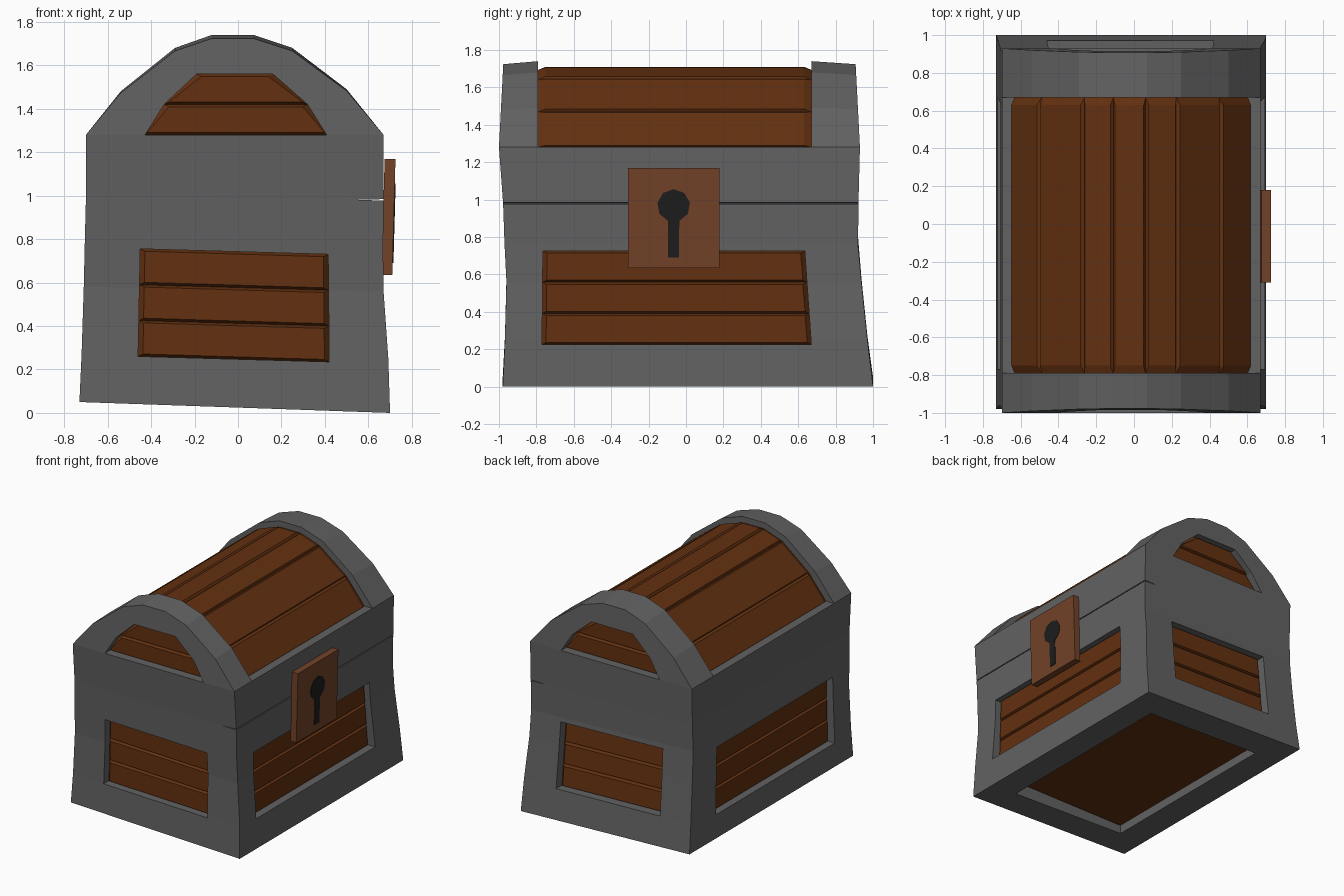
import bpy, bmesh, math

if "Cube" in bpy.data.objects:
    bpy.data.objects.remove(bpy.data.objects["Cube"])

def material(name, rgb):
    m = bpy.data.materials.new(name)
    m.diffuse_color = (*rgb, 1)
    m.use_nodes = True
    m.node_tree.nodes["Principled BSDF"].inputs["Base Color"].default_value = m.diffuse_color
    return m

GREY = material("grey_metal", (0.125, 0.122, 0.125))
WOOD = material("wood", (0.125, 0.03, 0.005))
COPPER = material("latch_metal", (0.17, 0.055, 0.022))
BLACK = material("keyhole_black", (0.012, 0.012, 0.012))

def loft(name, solids, mat):
    """Closed solids, each a list of matching point loops joined in order."""
    bm = bmesh.new()
    for loops in solids:
        rings = [[bm.verts.new(p) for p in loop] for loop in loops]
        n = len(rings[0])
        bm.faces.new(rings[0][::-1])
        bm.faces.new(rings[-1])
        for a, b in zip(rings, rings[1:]):
            for i in range(n):
                j = (i + 1) % n
                bm.faces.new((a[i], a[j], b[j], b[i]))
    bmesh.ops.recalc_face_normals(bm, faces=bm.faces)
    me = bpy.data.meshes.new(name)
    bm.to_mesh(me)
    bm.free()
    me.materials.append(mat)
    ob = bpy.data.objects.new(name, me)
    bpy.context.collection.objects.link(ob)
    return ob

def cut(target, solid):
    c = loft("cutter", [solid], GREY)
    c.hide_render = True
    mod = target.modifiers.new("recess", 'BOOLEAN')
    mod.operation, mod.solver, mod.object = 'DIFFERENCE', 'EXACT', c
    bpy.context.view_layer.objects.active = target
    bpy.ops.object.modifier_apply(modifier=mod.name)
    bpy.data.objects.remove(c)

def mix(a, b, t):
    return tuple(p + (q - p) * t for p, q in zip(a, b))

def plank(q, place, floor, rise, inset=0.022):
    """Bevelled plank on a quad: left-low, right-low, right-high, left-high."""
    cu = sum(p[0] for p in q) / 4
    top = []
    for i, (u, v) in enumerate(q):
        du = inset if u < cu else -inset
        dv = inset * 0.5 if i < 2 else -inset * 0.5
        top.append((u + du, v + dv))
    return [[place(u, v, floor + 0.01) for u, v in q],
            [place(u, v, floor) for u, v in q],
            [place(u, v, floor - rise) for u, v in top]]

def panel(name, target, q, place, n, floor=0.065, rise=0.025):
    """Window recess in the frame, filled with n planks."""
    cut(target, [[place(u, v, -0.12) for u, v in q], [place(u, v, floor) for u, v in q]])
    a, b, c, d = q
    rows = [(mix(a, d, i / n), mix(b, c, i / n)) for i in range(n + 1)]
    loft(name, [plank((l0, r0, r1, l1), place, floor, rise)
                for (l0, r0), (l1, r1) in zip(rows, rows[1:])], WOOD)

# Body frame: slightly flared box, rings of x0, x1, y0, y1, z left, z right
rings = [(-.73, .70, -.98, 1.0, .05, 0), (-.72, .692, -.968, .97, .27, .25),
         (-.71, .67, -.96, .938, .58, .56), (-.705, .668, -.97, .92, .80, .755),
         (-.70, .67, -.978, .922, .99, .98), (-.70, .67, -1.0, .93, 1.28, 1.28)]
body = loft("body_frame", [[[(a, c, zl), (b, c, zr), (b, d, zr), (a, d, zl)]
                            for a, b, c, d, zl, zr in rings]], GREY)

# Lid seam: tapered slit on the latch side
cut(body, [[(.55, y, .981), (.8, y, .973), (.8, y, .987)] for y in (-1.2, 1.2)])

# Plank windows on all four walls and the base
end_win = [(-.46, .26), (.42, .235), (.415, .73), (-.45, .755)]
side_win = [(-.77, .225), (.67, .225), (.635, .725), (-.765, .725)]
panel("front_planks", body, end_win, lambda u, v, d: (u, -.968 + d, v), 3)
panel("back_planks", body, end_win, lambda u, v, d: (u, .985 - .085 * v - d, v), 3)
panel("right_planks", body, side_win, lambda u, v, d: (.69 - .02 * v - d, u, v), 3)
panel("left_planks", body, side_win, lambda u, v, d: (-.722 + .02 * v + d, u, v), 3)
panel("bottom_board", body, [(-.51, -.76), (.48, -.76), (.48, .76), (-.51, .76)],
      lambda u, v, d: (u, v, d), 1, floor=.11, rise=.01)

# Lid end arches with gable windows
arch = [(.67, 1.28), (.50, 1.49), (.25, 1.68), (.07, 1.74),
        (-.12, 1.74), (-.29, 1.68), (-.54, 1.48), (-.70, 1.28)]
gable = [[(-.44, 1.28), (.42, 1.28), (.32, 1.42), (-.34, 1.42)],
         [(-.34, 1.42), (.32, 1.42), (.16, 1.56), (-.19, 1.56)]]
outline = gable[0][:3] + gable[1][2:] + [gable[0][3]]
low = [(u, v - 0.02) if v < 1.3 else (u, v) for u, v in outline]
for side, y_out, y_in, s in (("front", -1.0, -.79, 1), ("back", .93, .67, -1)):
    outer = [(x, y_out + s * .05 * (z - 1.28), 1.28 + (z - 1.28) * .965) for x, z in arch]
    ob = loft(side + "_lid_arch", [[outer, [(x, y_in, z) for x, z in arch]]], GREY)
    place = lambda u, v, d: (u, y_out + s * (.01 + d), v)
    cut(ob, [[place(u, v, k) for u, v in low] for k in (-.1, .06)])
    loft(side + "_gable_planks", [plank(q, place, .06, .022) for q in gable], WOOD)

# Barrel lid: one bevelled plank per arch segment
def scaled(p, k):
    return (-.015 + (p[0] + .015) * k, 1.28 + (p[1] - 1.28) * k)

planks = []
for p, q in zip(arch, arch[1:]):
    def ring(k, t, y0, y1):
        a, b = scaled(mix(p, q, t), k), scaled(mix(p, q, 1 - t), k)
        return [(a[0], y0, a[1]), (b[0], y0, b[1]), (b[0], y1, b[1]), (a[0], y1, a[1])]
    t = .014 / math.dist(p, q)
    planks.append([ring(.70, 0, -.80, .68), ring(.90, 0, -.79, .67), ring(.935, t, -.75, .63)])
loft("lid_planks", planks, WOOD)

# Latch plate, leaning slightly outward
def on_plate(y, z, d):
    return (.71 + (z - .635) * .028 + d, y, z)

plate = [(-.31, .635), (.18, .635), (.18, 1.168), (-.31, 1.168)]
loft("latch_plate", [[[on_plate(y, z, d) for y, z in plate] for d in (-.05, 0)]], COPPER)

# Keyhole: faceted circle with a slot below
hole = [(-.095, .69), (-.037, .69)]
for i in range(9):
    a = math.radians(-70 + 40 * i)
    hole.append((-.066 + .088 * math.cos(a), .968 + .088 * math.sin(a)))
loft("keyhole", [[[on_plate(y, z, d) for y, z in hole] for d in (-.01, .004)]], BLACK)
